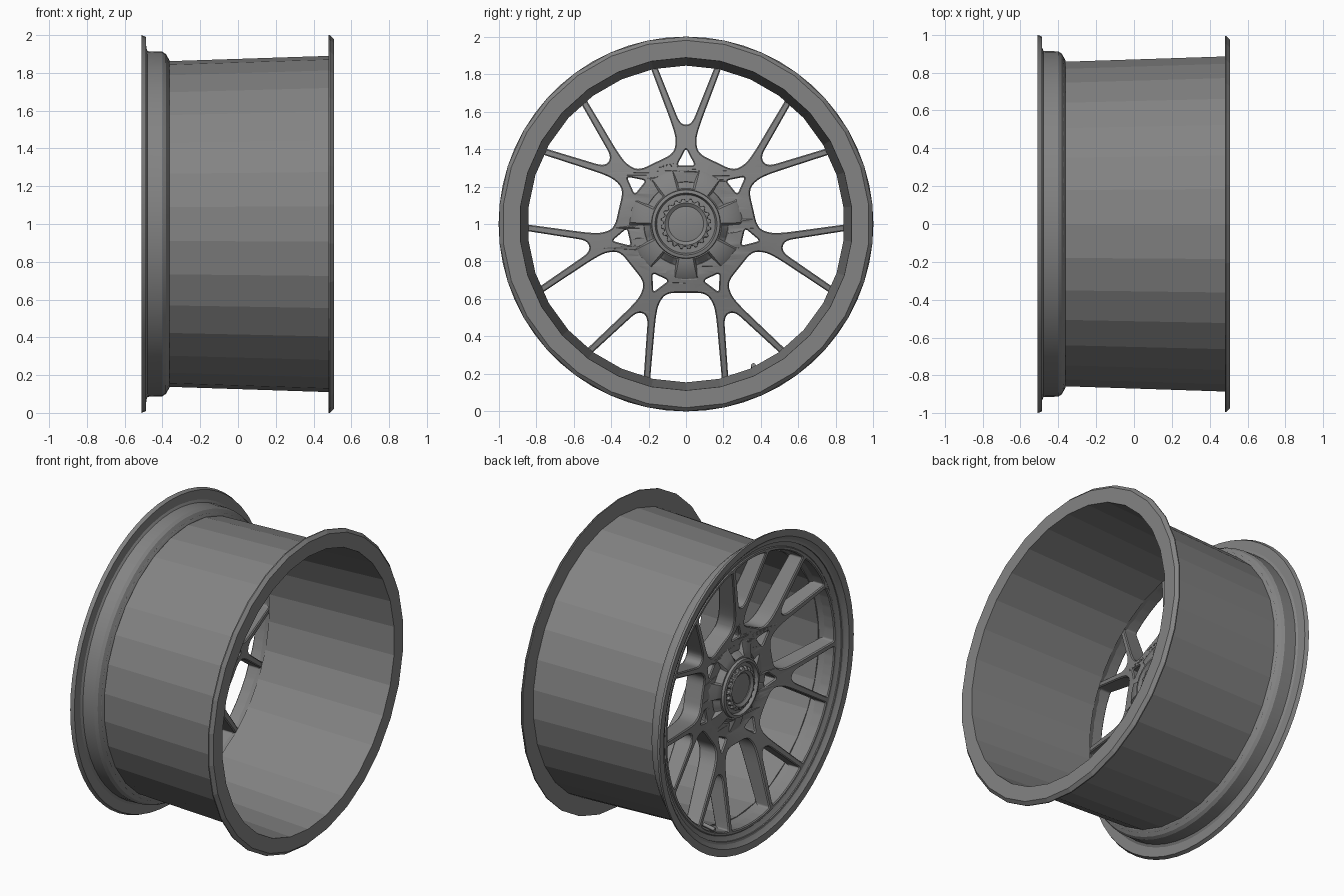
import bpy, bmesh, math
from math import sin, cos, pi, radians, hypot

if "Cube" in bpy.data.objects:
    bpy.data.objects.remove(bpy.data.objects["Cube"])

N = 7  # number of Y-shaped spokes

# Dark grey paint shared by all parts
paint = bpy.data.materials.new("dark_grey")
paint.diffuse_color = (0.23, 0.23, 0.23, 1)
paint.use_nodes = True
paint.node_tree.nodes["Principled BSDF"].inputs["Base Color"].default_value = paint.diffuse_color


def finish(ob, angle=None):
    bpy.ops.object.select_all(action='DESELECT')
    ob.select_set(True)
    bpy.context.view_layer.objects.active = ob
    if not ob.data.materials:
        ob.data.materials.append(paint)
    if angle:
        bpy.ops.object.shade_smooth_by_angle(angle=radians(angle))


def lathe(name, profile, n, closed=True, shift=None, smooth=None):
    """Revolve (x, r) points about the wheel axis; shift(i, a, x, r) edits each point."""
    bm = bmesh.new()
    rings = []
    for k in range(n):
        a = 2 * pi * k / n
        ring = []
        for i, (x, r) in enumerate(profile):
            if shift:
                x, r = shift(i, a, x, r)
            ring.append(bm.verts.new((x, r * sin(a), 1 + r * cos(a))))
        rings.append(ring)
    m = len(profile)
    for k in range(n):
        p, q = rings[k], rings[(k + 1) % n]
        for i in range(m if closed else m - 1):
            j = (i + 1) % m
            bm.faces.new((p[i], q[i], q[j], p[j]))
    if not closed:  # cap both ends
        bm.faces.new([r[0] for r in rings])
        bm.faces.new([r[-1] for r in rings])
    bmesh.ops.recalc_face_normals(bm, faces=bm.faces)
    me = bpy.data.meshes.new(name)
    bm.to_mesh(me)
    bm.free()
    ob = bpy.data.objects.new(name, me)
    bpy.context.collection.objects.link(ob)
    finish(ob, smooth)
    return ob


# Faceted barrel with the inner flange
lathe("barrel", [(-0.365, 0.862), (0.48, 0.89), (0.48, 1.0), (0.487, 1.0),
                 (0.507, 0.98), (0.507, 0.888), (-0.365, 0.845)], 30)

# Front lip: outer flange, bead seat and step down to the barrel
lathe("front_lip", [(-0.51, 1.0), (-0.487, 0.99), (-0.485, 0.915), (-0.40, 0.912),
                    (-0.382, 0.90), (-0.362, 0.865), (-0.362, 0.848), (-0.40, 0.86),
                    (-0.465, 0.885), (-0.485, 0.93), (-0.508, 0.955)], 60, smooth=25)


# Spoke face: a disc outline with rounded window cut-outs
def rounded(pts):
    """Round each (u, v, radius) corner and subdivide the straight runs."""
    out = []
    m = len(pts)
    for i in range(m):
        px, py, _ = pts[i - 1]
        cx, cy, rad = pts[i]
        nx, ny, _ = pts[(i + 1) % m]
        d1, d2 = hypot(px - cx, py - cy), hypot(nx - cx, ny - cy)
        f1, f2 = min(rad / d1, 0.48), min(rad / d2, 0.48)
        a = (cx + (px - cx) * f1, cy + (py - cy) * f1)
        b = (cx + (nx - cx) * f2, cy + (ny - cy) * f2)
        for k in range(6):
            t = k / 5
            out.append(tuple((1 - t) ** 2 * a[j] + 2 * t * (1 - t) * (cx, cy)[j] + t * t * b[j]
                             for j in (0, 1)))
    dense = []
    for i, (x, y) in enumerate(out):
        x2, y2 = out[(i + 1) % len(out)]
        steps = max(1, int(hypot(x2 - x, y2 - y) / 0.04))
        if hypot(x2 - x, y2 - y) > 1e-4:
            dense += [(x + (x2 - x) * k / steps, y + (y2 - y) * k / steps) for k in range(steps)]
    return dense


def window(half):
    """Mirror a half outline that starts at the rim and ends near the hub."""
    u, v, _ = half[0]
    edge = math.atan2(u, v)
    arc = [(0.86 * sin(edge * t), 0.86 * cos(edge * t), 0.01) for t in (-0.6, -0.2, 0.2, 0.6)]
    return rounded(arc + half + [(-a, b, c) for a, b, c in reversed(half)])


fork = window([(0.155, 0.843, 0.012), (0.03, 0.53, 0.05)])
gap = window([(0.192, 0.835, 0.012), (0.162, 0.50, 0.06), (0.147, 0.425, 0.035), (0.105, 0.367, 0.05)])
hole = rounded([(0, 0.405, 0.02), (0.048, 0.312, 0.02), (-0.048, 0.312, 0.02)])

cu = bpy.data.curves.new("spokes", 'CURVE')
cu.dimensions = '2D'
cu.fill_mode = 'BOTH'
cu.extrude = 0.044
cu.bevel_depth = 0.006
cu.bevel_resolution = 0
cu.offset = -0.006


def add_loop(pts, ang=0):
    s = cu.splines.new('POLY')
    s.points.add(len(pts) - 1)
    for p, (u, v) in zip(s.points, pts):
        p.co = (u * cos(ang) + v * sin(ang), v * cos(ang) - u * sin(ang), 0, 1)
    s.use_cyclic_u = True


def circle(r, n):
    return [(r * sin(2 * pi * k / n), r * cos(2 * pi * k / n)) for k in range(n)]


add_loop(circle(0.885, 120))
add_loop(circle(0.22, 56))
for k in range(N):
    add_loop(fork, 2 * pi * k / N)
    add_loop(hole, 2 * pi * k / N)
    add_loop(gap, 2 * pi * (k + 0.5) / N)
spokes = bpy.data.objects.new("spokes", cu)
bpy.context.collection.objects.link(spokes)
finish(spokes)
bpy.ops.object.convert(target='MESH')
spokes = bpy.context.object
bm = bmesh.new()
bm.from_mesh(spokes.data)
bmesh.ops.remove_doubles(bm, verts=bm.verts, dist=1e-5)
# Even out the flat caps: radial cuts, then tidy triangles
for k in range(2 * N):
    a = pi * (k + 0.25) / (2 * N)
    for b in (a, a + pi / 2):
        bmesh.ops.bisect_plane(bm, geom=bm.verts[:] + bm.edges[:] + bm.faces[:], dist=1e-5,
                               plane_co=(0, 0, 0), plane_no=(cos(b), sin(b), 0))
bmesh.ops.triangulate(bm, faces=bm.faces[:])
bm.normal_update()
caps = [f for f in bm.faces if abs(f.normal.z) > 0.99]
inner = [e for e in bm.edges if len(e.link_faces) == 2
         and all(abs(f.normal.z) > 0.99 for f in e.link_faces)]
bmesh.ops.beautify_fill(bm, faces=caps, edges=inner, method='ANGLE')
# Stand the disc up and dish it towards the hub
for v in bm.verts:
    u, w, d = v.co
    t = min(1, max(0, (hypot(u, w) - 0.28) / 0.58))
    front, back = -0.35 - 0.12 * t ** 0.9, -0.22 - 0.15 * t
    mix = (d + 0.05) / 0.10
    v.co = (back + (front - back) * mix, u, 1 + w)
bmesh.ops.recalc_face_normals(bm, faces=bm.faces)
bm.to_mesh(spokes.data)
bm.free()
finish(spokes, 30)


# Hub: domed both ways with a scooped pocket in line with each spoke
def scoop(i, a, x, r):
    s = min(1, max(0, (cos(N * a) + 0.15) * 2.5))
    if i in (2, 3):
        x += 0.04 * s
    if i in (6, 7):
        x -= 0.03 * s
    return x, r


lathe("hub", [(-0.385, 0.10), (-0.385, 0.195), (-0.375, 0.225), (-0.35, 0.285), (-0.325, 0.303),
              (-0.235, 0.303), (-0.215, 0.285), (-0.195, 0.225), (-0.185, 0.19), (-0.185, 0.10)],
      126, shift=scoop, smooth=30)


# Collars, toothed lock rings and centre plugs on both hub faces
def teeth(i, a, x, r):
    k = round(a / (2 * pi) * 80) % 4
    return x, r - (0.014 if i < 2 and k < 2 else 0)


for side, x0, d in (("front", -0.38, -1), ("back", -0.19, 1)):
    lathe(side + "_collar", [(x0, 0.185), (x0 + d * 0.022, 0.182), (x0 + d * 0.026, 0.165),
                             (x0 + d * 0.012, 0.158), (x0, 0.155)], 56, smooth=30)
    lathe(side + "_lock_ring", [(x0 - d * 0.01, 0.136), (x0 + d * 0.024, 0.134), (x0 + d * 0.03, 0.112),
                                (x0 + d * 0.018, 0.094), (x0 - d * 0.01, 0.094)], 80, shift=teeth)
    lathe(side + "_plug", [(x0 - d * 0.02, 0.105), (x0 + d * 0.01, 0.10), (x0 + d * 0.014, 0.085)],
          40, closed=False, smooth=30)

# Air valve near the rim
bpy.ops.mesh.primitive_cylinder_add(vertices=12, radius=0.013, depth=0.08,
                                    location=(-0.42, 0.36, 0.238), rotation=(0, radians(80), 0))
valve = bpy.context.object
valve.name = "air_valve"
finish(valve, 30)
